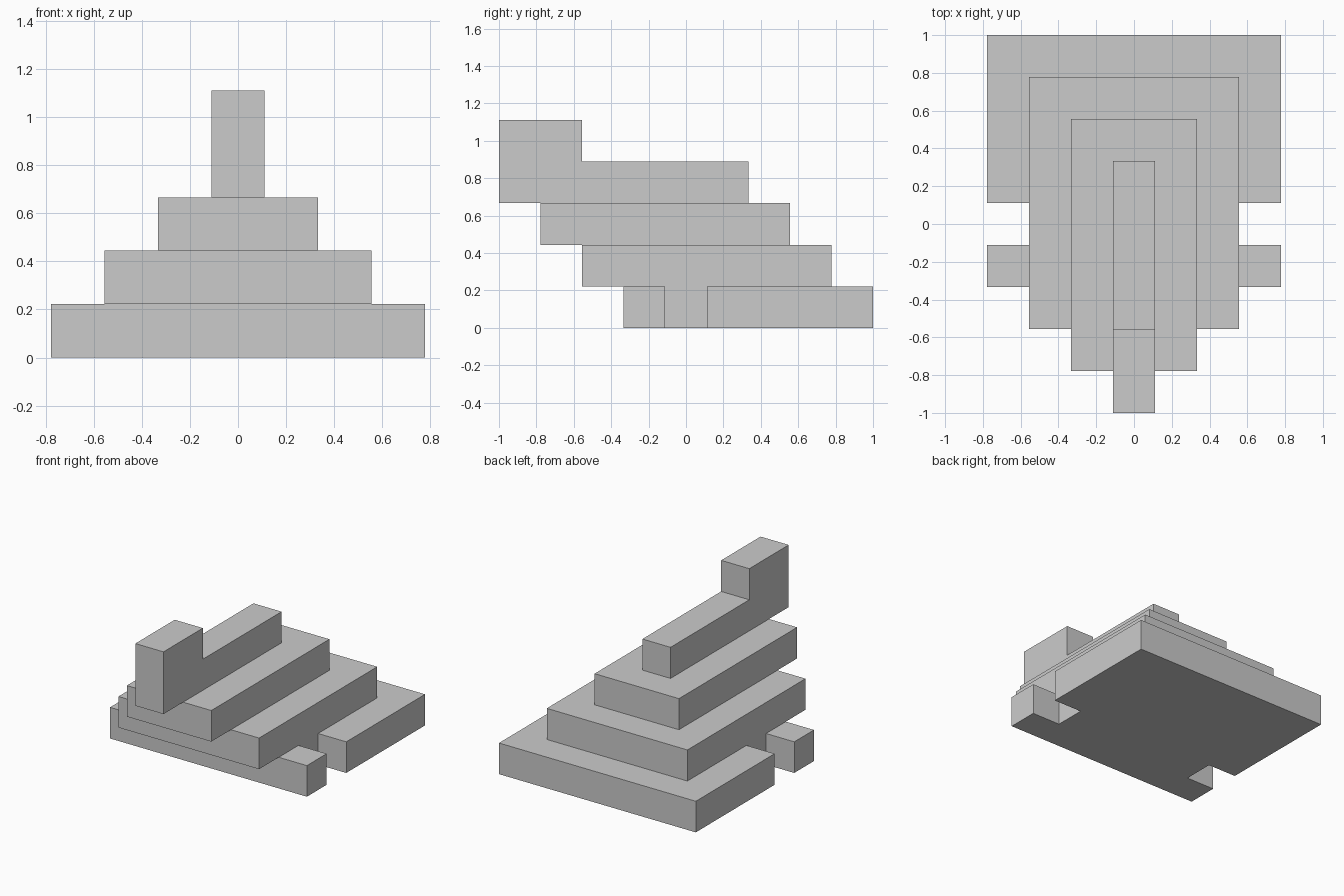
import bpy, bmesh
from mathutils import Vector

if "Cube" in bpy.data.objects:
    bpy.data.objects.remove(bpy.data.objects["Cube"])

U = 1 / 9  # half of one grid cell


def prism(name, points, direction):
    """Extrude a closed outline (given in units of U) along a direction."""
    bm = bmesh.new()
    face = bm.faces.new([bm.verts.new(Vector(p) * U) for p in points])
    ext = bmesh.ops.extrude_face_region(bm, geom=[face])
    moved = [v for v in ext["geom"] if isinstance(v, bmesh.types.BMVert)]
    bmesh.ops.translate(bm, verts=moved, vec=Vector(direction) * U)
    bmesh.ops.recalc_face_normals(bm, faces=bm.faces)
    mesh = bpy.data.meshes.new(name)
    bm.to_mesh(mesh)
    bm.free()
    obj = bpy.data.objects.new(name, mesh)
    bpy.context.collection.objects.link(obj)
    return obj


# Base slab: right half of the outline with its side notch, mirrored in x
right = [(7, -3), (7, -1), (5, -1), (5, 1), (7, 1), (7, 9)]
left = [(-x, y) for x, y in reversed(right)]
prism("base_slab", [(x, y, 0) for x, y in right + left], (0, 0, 2))

# Middle slabs: each narrower and shifted one step forward
for i, name in enumerate(("lower_slab", "upper_slab"), start=1):
    w, front, back = 7 - 2 * i, -3 - 2 * i, 9 - 2 * i
    prism(name, [(-w, front, 2 * i), (w, front, 2 * i),
                 (w, back, 2 * i), (-w, back, 2 * i)], (0, 0, 2))

# Top bar with raised front block: L-shaped side profile
profile = [(-9, 6), (3, 6), (3, 8), (-5, 8), (-5, 10), (-9, 10)]
prism("top_bar", [(-1, y, z) for y, z in profile], (2, 0, 0))
